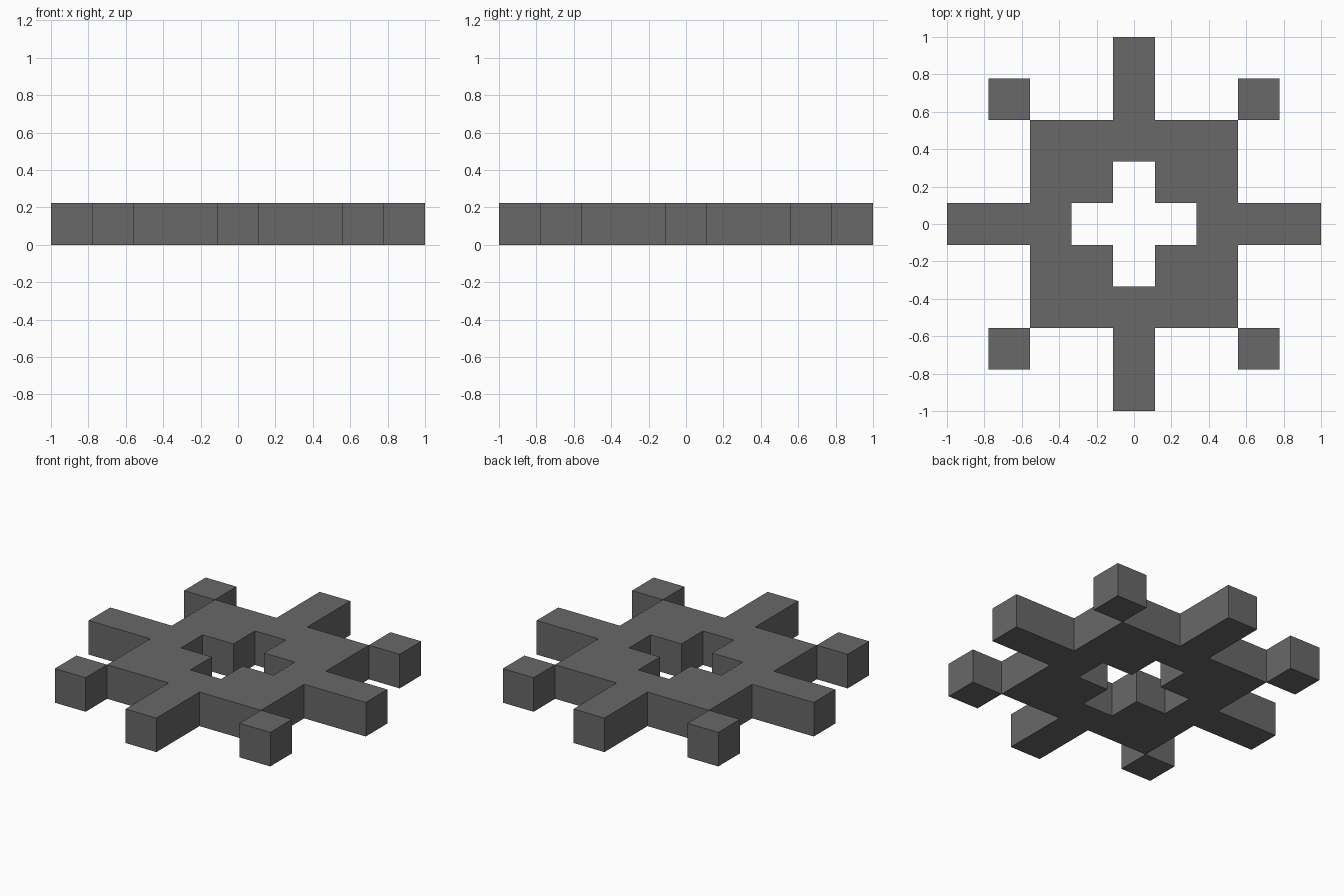
import bpy, bmesh
from mathutils import Vector

if "Cube" in bpy.data.objects:
    bpy.data.objects.remove(bpy.data.objects["Cube"])

U = 2 / 9  # the shape sits on a nine-by-nine grid of square cells

grey = bpy.data.materials.new("dark_grey")
grey.diffuse_color = (0.138, 0.138, 0.138, 1)
grey.use_nodes = True
grey.node_tree.nodes["Principled BSDF"].inputs["Base Color"].default_value = grey.diffuse_color


def ring_of(quarter):
    """Repeat a quarter outline four times around the centre."""
    pts = []
    x_axis = [(1, 0), (0, 1), (-1, 0), (0, -1)]
    for c, s in x_axis:
        pts += [Vector((x * c - y * s, x * s + y * c, 0)) * U for x, y in quarter]
    return pts


def plate(name, outlines):
    """Fill nested outlines and raise them one cell high."""
    bm = bmesh.new()
    edges = []
    for pts in outlines:
        vs = [bm.verts.new(p) for p in pts]
        edges += [bm.edges.new((vs[i - 1], vs[i])) for i in range(len(vs))]
    bmesh.ops.triangle_fill(bm, edges=edges, use_beauty=True, use_dissolve=False)
    top = bmesh.ops.extrude_face_region(bm, geom=bm.faces[:], use_keep_orig=True)
    moved = [g for g in top["geom"] if isinstance(g, bmesh.types.BMVert)]
    bmesh.ops.translate(bm, verts=moved, vec=(0, 0, U))
    bmesh.ops.recalc_face_normals(bm, faces=bm.faces[:])
    me = bpy.data.meshes.new(name)
    bm.to_mesh(me)
    bm.free()
    me.materials.append(grey)
    ob = bpy.data.objects.new(name, me)
    bpy.context.collection.objects.link(ob)
    return ob


# Square body with four spokes and a cross-shaped hole
outer = ring_of([(4.5, -.5), (4.5, .5), (2.5, .5), (2.5, 2.5), (.5, 2.5)])
hole = ring_of([(1.5, -.5), (1.5, .5), (.5, .5)])
plate("body_with_spokes", [outer, hole])

# Corner cubes touching the body along one edge
for sx, x_name in ((-1, "left"), (1, "right")):
    for sy, y_name in ((-1, "front"), (1, "back")):
        square = [Vector((3 * sx + dx, 3 * sy + dy, 0)) * U
                  for dx, dy in ((-.5, -.5), (.5, -.5), (.5, .5), (-.5, .5))]
        plate(f"corner_cube_{y_name}_{x_name}", [square])
